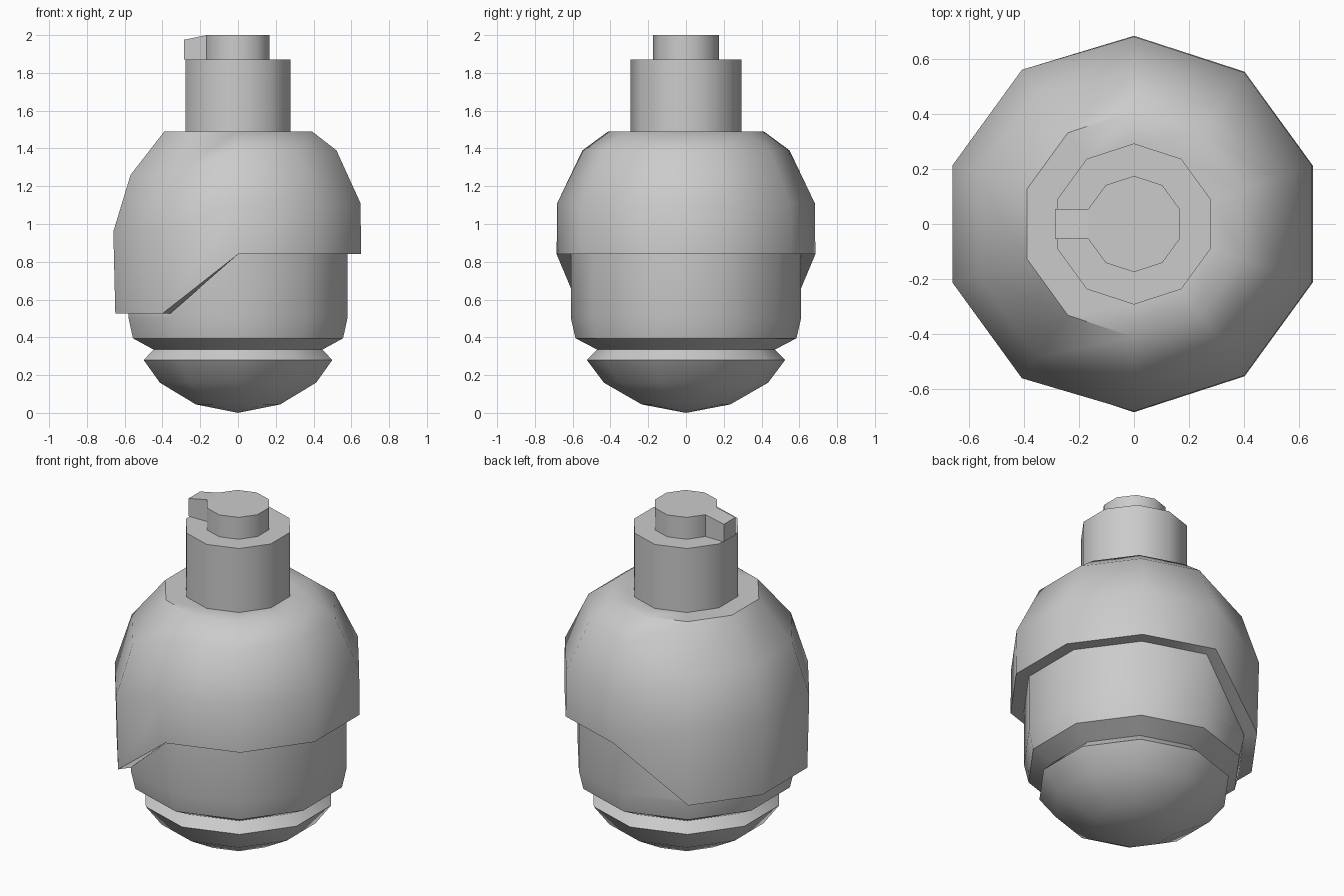
import bpy, bmesh, math

if "Cube" in bpy.data.objects:
    bpy.data.objects.remove(bpy.data.objects["Cube"])

SIDES = 10
ANGLES = [math.radians(18 + 36 * k) for k in range(SIDES)]


def finish(name, bm, angle=40):
    bmesh.ops.recalc_face_normals(bm, faces=bm.faces)
    me = bpy.data.meshes.new(name)
    bm.to_mesh(me)
    bm.free()
    ob = bpy.data.objects.new(name, me)
    bpy.context.collection.objects.link(ob)
    bpy.ops.object.select_all(action='DESELECT')
    ob.select_set(True)
    bpy.context.view_layer.objects.active = ob
    bpy.ops.object.shade_smooth_by_angle(angle=math.radians(angle))
    return ob


def lathe(name, profile, left=None, tip=None, cap=False):
    """Ten-sided lathe; 'left' is the profile used by the four -x columns."""
    bm = bmesh.new()
    rings = []
    for i in range(len(profile)):
        ring = []
        for a in ANGLES:
            r, z = (left if left and math.cos(a) < -0.3 else profile)[i]
            ring.append(bm.verts.new((r * math.cos(a), r * math.sin(a), z)))
        rings.append(ring)
    for lo, hi in zip(rings, rings[1:]):
        for k in range(SIDES):
            n = (k + 1) % SIDES
            bm.faces.new((lo[k], lo[n], hi[n], hi[k]))
    if tip is not None:
        t = bm.verts.new((0, 0, tip))
        for k in range(SIDES):
            bm.faces.new((t, rings[0][(k + 1) % SIDES], rings[0][k]))
    if cap:
        bm.faces.new(rings[-1])
    return finish(name, bm)


# lower body with groove and pointed base; top follows the shell's edge
base = [(0.235, 0.045), (0.435, 0.16), (0.525, 0.28), (0.47, 0.335),
        (0.585, 0.395), (0.61, 0.505)]
lathe("lower_body", base + [(0.61, 0.84)], base + [(0.61, 0.525)], tip=0.0)

# upper shell, dropping lower on the left side
lathe("upper_shell",
      [(0.61, 0.84), (0.685, 0.84), (0.682, 1.11), (0.548, 1.39),
       (0.412, 1.49), (0.293, 1.49)],
      [(0.61, 0.525), (0.683, 0.525), (0.694, 0.96), (0.598, 1.26),
       (0.41, 1.49), (0.293, 1.49)])

# neck and its top ledge
lathe("neck", [(0.293, 1.49), (0.293, 1.87), (0.175, 1.87)])

# top button
lathe("button", [(0.175, 1.87), (0.175, 2.0)], cap=True)

# lever stub pulled out of the button's left facet
bm = bmesh.new()
bmesh.ops.create_cube(bm, size=1)
for v in bm.verts:
    outer, top = v.co.x < 0, v.co.z > 0
    v.co.x = -0.287 if outer else -0.166
    v.co.y *= 0.108
    v.co.z = (1.975 if outer else 2.0) if top else 1.87
finish("lever_stub", bm, 10)
